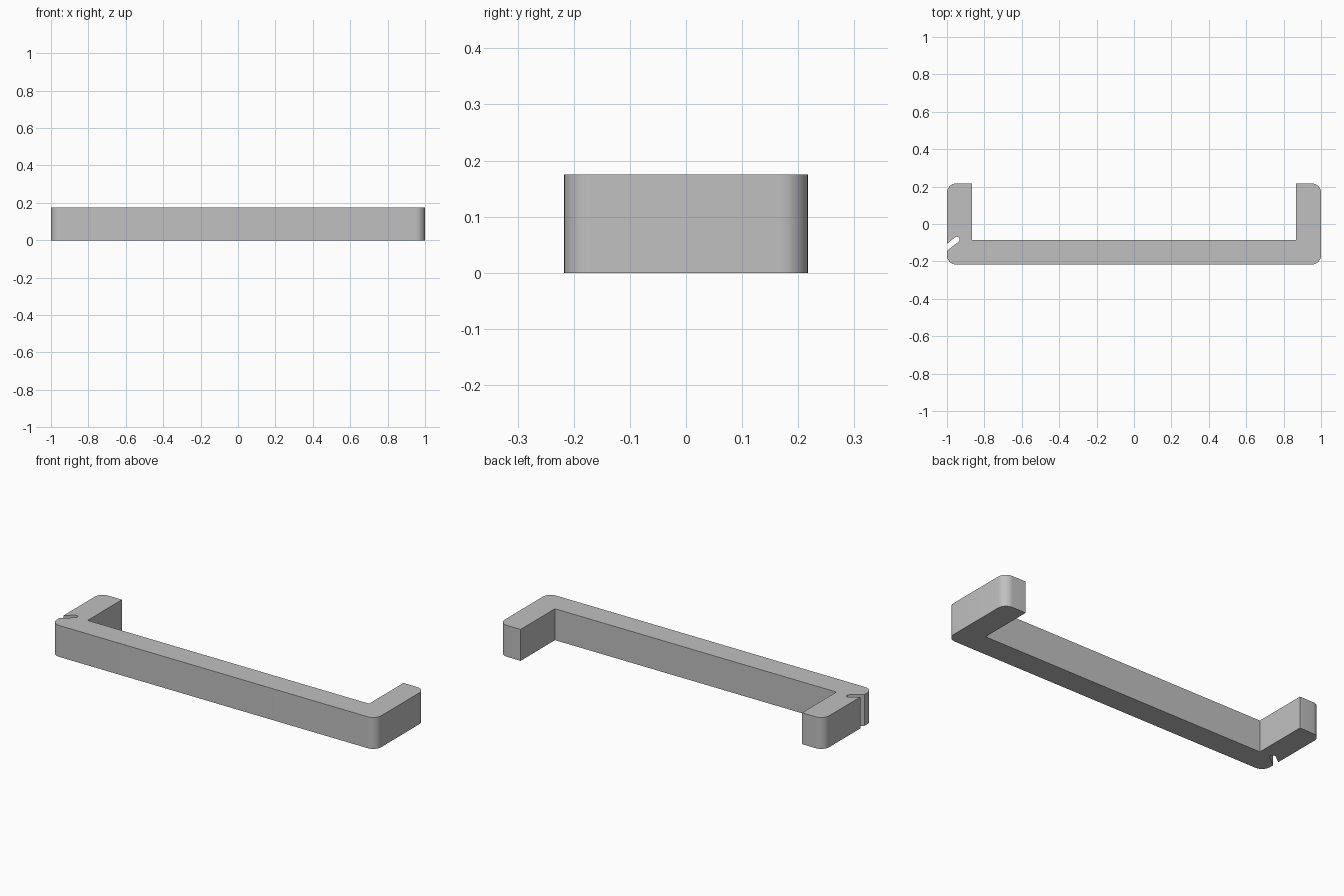
import bpy, bmesh
from math import radians, cos, sin, tan

cube = bpy.data.objects.get("Cube")
if cube:
    bpy.data.objects.remove(cube, do_unlink=True)

HALF_X, HALF_Y, HEIGHT = 1.0, 0.217, 0.175
INNER_X, INNER_Y = 0.867, -0.085      # inside faces of arms and bar
R = 0.05                              # outer corner radius
SLOT_R, SLOT_ANGLE = 0.015, 38        # slanted cable slot
SLOT_END = (-0.947, -0.083)


def arc(cx, cy, r, start, end, steps=10):
    angles = [radians(start + (end - start) * i / steps) for i in range(steps + 1)]
    return [(cx + r * cos(a), cy + r * sin(a)) for a in angles]


def corner(sx, sy, start):
    return arc(sx * (HALF_X - R), sy * (HALF_Y - R), R, start, start + 90)


# Slot mouth on the right outer face
mouth_y = SLOT_END[1] - (SLOT_END[0] + HALF_X) * tan(radians(SLOT_ANGLE))
mouth_half = SLOT_R / cos(radians(SLOT_ANGLE))

# Outline of the U-shaped handle, counter-clockwise
outline = corner(-1, -1, 180) + corner(1, -1, 270) + corner(1, 1, 0)
outline += [(INNER_X, HALF_Y), (INNER_X, INNER_Y),
            (-INNER_X, INNER_Y), (-INNER_X, HALF_Y)]
outline += corner(-1, 1, 90)
outline += [(-HALF_X, mouth_y + mouth_half)]
outline += arc(*SLOT_END, SLOT_R, SLOT_ANGLE + 90, SLOT_ANGLE - 90)
outline += [(-HALF_X, mouth_y - mouth_half)]

# Extrude the outline upwards
bm = bmesh.new()
base = bm.faces.new([bm.verts.new((x, y, 0)) for x, y in outline])
top = bmesh.ops.extrude_face_region(bm, geom=[base], use_keep_orig=True)
verts = [g for g in top["geom"] if isinstance(g, bmesh.types.BMVert)]
bmesh.ops.translate(bm, verts=verts, vec=(0, 0, HEIGHT))
bmesh.ops.recalc_face_normals(bm, faces=bm.faces)
mesh = bpy.data.meshes.new("handle")
bm.to_mesh(mesh)
bm.free()

handle = bpy.data.objects.new("handle", mesh)
bpy.context.collection.objects.link(handle)

# Plain grey material
grey = bpy.data.materials.new("light grey")
grey.use_nodes = True
colour = (0.53, 0.53, 0.53, 1)
grey.diffuse_color = colour
grey.node_tree.nodes["Principled BSDF"].inputs["Base Color"].default_value = colour
mesh.materials.append(grey)

# Smooth the rounded corners, keep the edges sharp
bpy.ops.object.select_all(action="DESELECT")
handle.select_set(True)
bpy.context.view_layer.objects.active = handle
bpy.ops.object.shade_smooth_by_angle(angle=radians(30))
